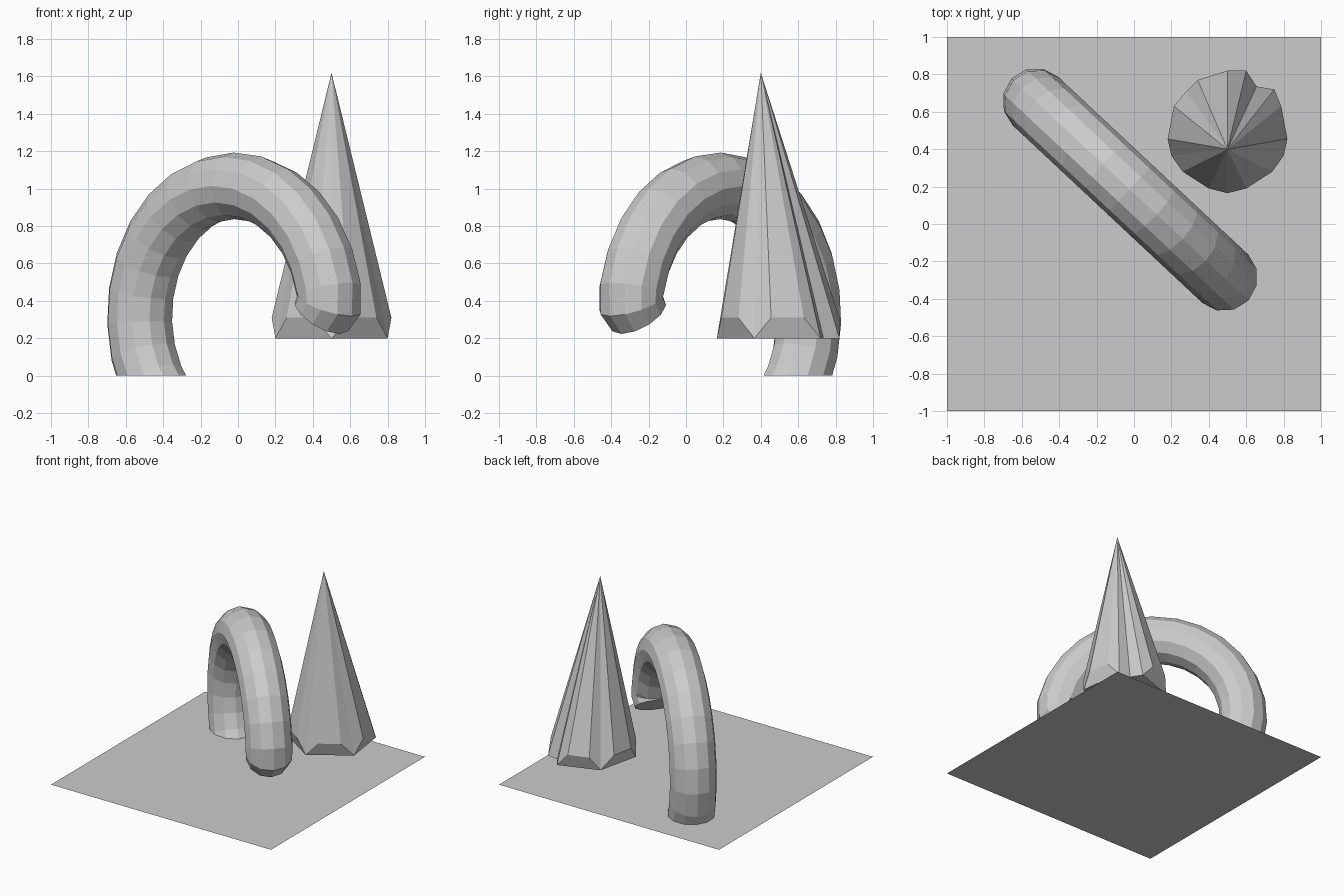
import bpy, bmesh, math
from mathutils import Vector

if "Cube" in bpy.data.objects:
    bpy.data.objects.remove(bpy.data.objects["Cube"])


def add_object(name, bm):
    bmesh.ops.recalc_face_normals(bm, faces=bm.faces[:])
    mesh = bpy.data.meshes.new(name)
    bm.to_mesh(mesh)
    bm.free()
    obj = bpy.data.objects.new(name, mesh)
    bpy.context.collection.objects.link(obj)
    return obj


# Ground sheet
bm = bmesh.new()
bmesh.ops.create_grid(bm, x_segments=1, y_segments=1, size=1)
add_object("ground_sheet", bm)

# Arched tube: rings along a circular arc in a diagonal vertical plane
SIDES, TUBE_R, ARC_R = 12, 0.178, 0.70
CENTRE = Vector((-0.015, 0.178, 0.315))
U = Vector((0.73, -0.683, 0)).normalized()
V = Vector((0.683, 0.73, 0)).normalized()
Z = Vector((0, 0, 1))


def ring(bm, mid, angle, radius):
    radial = U * math.cos(angle) + Z * math.sin(angle)
    verts = []
    for i in range(SIDES):
        t = 2 * math.pi * i / SIDES
        verts.append(bm.verts.new(mid + radius * (radial * math.cos(t) + V * math.sin(t))))
    return verts


bm = bmesh.new()
rings = []
STEPS = 16
for i in range(STEPS + 1):
    a = math.radians(222 + (12 - 222) * i / STEPS)
    mid = CENTRE + ARC_R * (U * math.cos(a) + Z * math.sin(a))
    rings.append(ring(bm, mid, a, TUBE_R))
# the free end curls sharply inwards
for u, z, tilt, r in ((0.69, 0.385, -22, 0.178), (0.635, 0.325, -38, 0.165)):
    mid = CENTRE + U * u
    mid.z = z
    rings.append(ring(bm, mid, math.radians(tilt), r))
for a, b in zip(rings, rings[1:]):
    for i in range(SIDES):
        j = (i + 1) % SIDES
        bm.faces.new((a[i], a[j], b[j], b[i]))
bm.faces.new(rings[0])
bm.faces.new(rings[-1])
# cut the standing end flat on the ground
geom = bm.verts[:] + bm.edges[:] + bm.faces[:]
bmesh.ops.bisect_plane(bm, geom=geom, plane_co=(0, 0, 0), plane_no=(0, 0, 1), clear_inner=True)
bmesh.ops.holes_fill(bm, edges=[e for e in bm.edges if e.is_boundary])
add_object("arched_tube", bm)

# Leaning spire: fan from the apex to a hem of low points (0.2) and raised arches (0.31)
LOW, HIGH = 0.2, 0.31
hem = [(0.5, 0.165, LOW), (0.6, 0.19, HIGH), (0.74, 0.28, HIGH),
       (0.8, 0.365, LOW), (0.82, 0.455, HIGH), (0.787, 0.63, HIGH),
       (0.75, 0.72, LOW), (0.655, 0.735, LOW), (0.6, 0.82, LOW),
       (0.5, 0.82, HIGH), (0.34, 0.77, HIGH),
       (0.28, 0.71, LOW), (0.213, 0.63, HIGH), (0.18, 0.455, HIGH),
       (0.2, 0.365, LOW), (0.26, 0.28, HIGH), (0.4, 0.19, HIGH)]
bm = bmesh.new()
apex = bm.verts.new((0.5, 0.4, 1.62))
verts = [bm.verts.new(p) for p in hem]
n = len(verts)
for i in range(n):
    bm.faces.new((apex, verts[i], verts[(i + 1) % n]))
# underside: sloped arch panels between low points, then the flat base
low = [i for i in range(n) if hem[i][2] == LOW]
for i, j in zip(low, low[1:] + [low[0] + n]):
    if j - i > 1:
        bm.faces.new([verts[k % n] for k in range(i, j + 1)])
bm.faces.new([verts[i] for i in low])
add_object("leaning_spire", bm)
